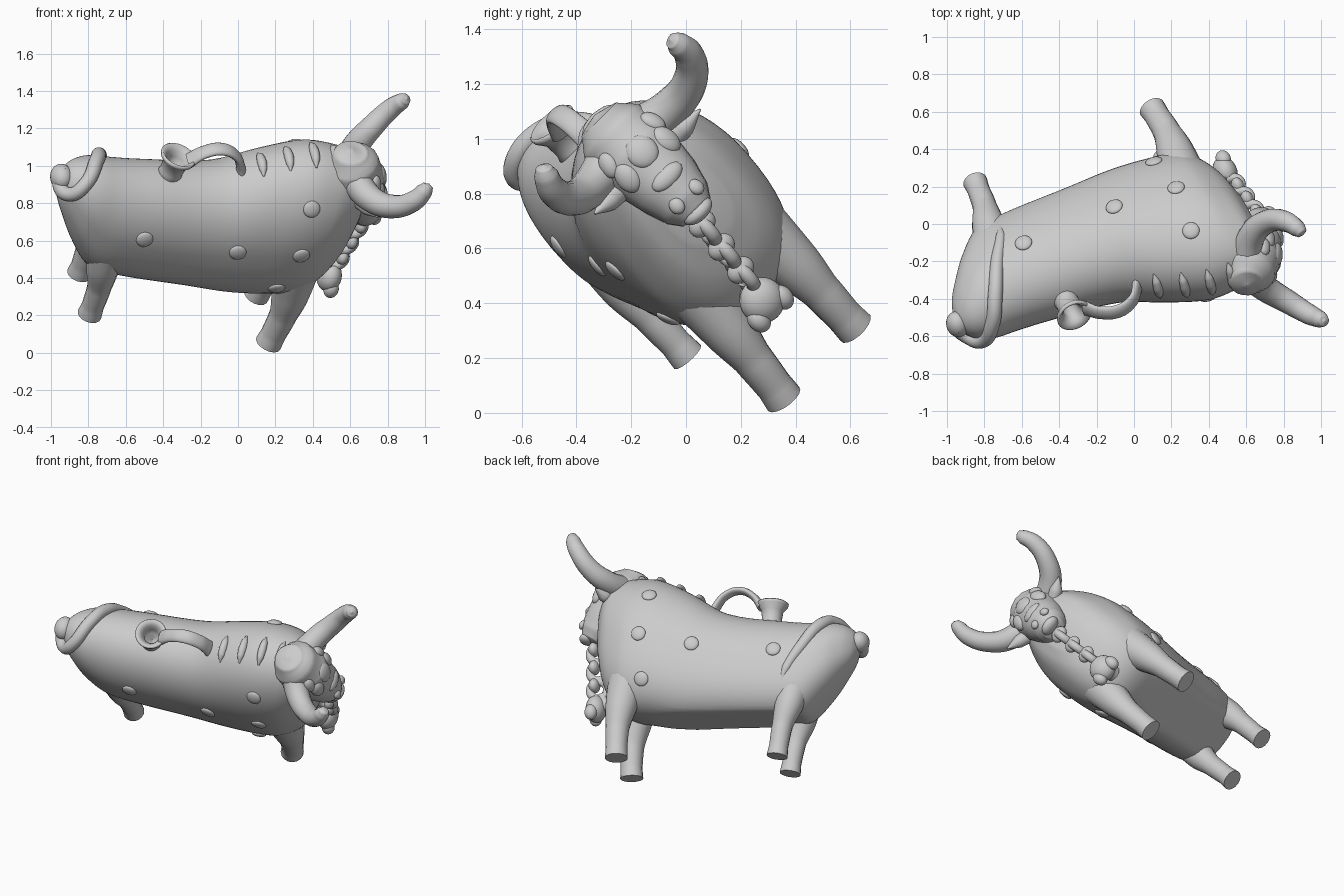
import bpy, bmesh, math
from mathutils import Vector, Matrix

if "Cube" in bpy.data.objects:
    bpy.data.objects.remove(bpy.data.objects["Cube"])

# Local frame of the tilted animal: u = forward, v = left, w = up from the feet
U = Vector((0.92, 0.36, -0.13)).normalized()
V = Vector((-0.17, 0.70, 0.69))
V = (V - U * V.dot(U)).normalized()
W = U.cross(V)
M = Matrix.Translation((-0.34, 0.30, 0.25)) @ Matrix((U, V, W)).transposed().to_4x4()
HV = -0.03  # head is a touch off centre


def add_mesh(name, bm, mat):
    bmesh.ops.recalc_face_normals(bm, faces=bm.faces)
    me = bpy.data.meshes.new(name)
    bm.to_mesh(me)
    bm.free()
    for p in me.polygons:
        p.use_smooth = True
    ob = bpy.data.objects.new(name, me)
    ob.matrix_world = M @ mat
    bpy.context.collection.objects.link(ob)
    return ob


def ball(name, pos, size, axis=(0, 0, 1)):
    """Ellipsoid whose local z follows axis."""
    bm = bmesh.new()
    bmesh.ops.create_uvsphere(bm, u_segments=24, v_segments=14, radius=1)
    rot = Vector(axis).to_track_quat('Z', 'Y').to_matrix().to_4x4()
    bmesh.ops.transform(bm, matrix=rot @ Matrix.Diagonal((*size, 1)), verts=bm.verts)
    return add_mesh(name, bm, Matrix.Translation(pos))


def tube(name, pts, vscale=1.0):
    """Round tube through (u, v, w, radius) points, with filled ends."""
    cu = bpy.data.curves.new(name, 'CURVE')
    cu.dimensions = '3D'
    cu.bevel_depth = 1.0
    cu.bevel_resolution = 6
    cu.resolution_u = 8
    cu.use_fill_caps = True
    sp = cu.splines.new('BEZIER')
    sp.bezier_points.add(len(pts) - 1)
    for bp, (a, b, c, r) in zip(sp.bezier_points, pts):
        bp.co = (a, b, c)
        bp.radius = r
        bp.handle_left_type = bp.handle_right_type = 'AUTO'
    ob = bpy.data.objects.new(name, cu)
    ob.matrix_world = M @ Matrix.Diagonal((1, vscale, 1, 1))
    bpy.context.collection.objects.link(ob)
    return ob


def lathe(name, prof, pos, seg=32):
    """Closed profile of (radius, height) turned round the local up axis."""
    bm = bmesh.new()
    rings = [[bm.verts.new((r * math.cos(t), r * math.sin(t), h)) for r, h in prof]
             for t in (2 * math.pi * i / seg for i in range(seg))]
    n = len(prof)
    for i in range(seg):
        a, b = rings[i], rings[(i + 1) % seg]
        for j in range(n):
            k = (j + 1) % n
            bm.faces.new((a[j], b[j], b[k], a[k]))
    return add_mesh(name, bm, Matrix.Translation(pos))


# Body sections: u, centre height, half height, half width
SEC = [(-.95, .775, .04, .04), (-.925, .76, .10, .09), (-.87, .735, .165, .15),
       (-.78, .68, .24, .21), (-.65, .61, .31, .25), (-.5, .60, .33, .265),
       (-.1, .63, .36, .285), (.15, .70, .43, .31), (.35, .76, .46, .325),
       (.5, .78, .45, .31), (.6, .81, .41, .26), (.67, .86, .33, .2), (.715, .9, .2, .12)]


def section(u):
    i = max(0, min(len(SEC) - 2, next((k for k in range(len(SEC) - 1) if u <= SEC[k + 1][0]), 99)))
    a, b = SEC[i], SEC[i + 1]
    p, q = SEC[max(i - 1, 0)], SEC[min(i + 2, len(SEC) - 1)]
    h = b[0] - a[0]
    t = (u - a[0]) / h
    out = []
    for k in (1, 2, 3):
        m0 = (b[k] - p[k]) / (b[0] - p[0]) * h
        m1 = (q[k] - a[k]) / (q[0] - a[0]) * h
        out.append((2*t**3 - 3*t*t + 1) * a[k] + (t**3 - 2*t*t + t) * m0
                   + (3*t*t - 2*t**3) * b[k] + (t**3 - t*t) * m1)
    return out


def skin(u, ang):
    c, hh, hw = section(u)
    s, k = math.sin(ang), math.cos(ang)
    e = 2 / 2.6 if s < 0 else 1.0        # boxier lower half
    v = hw * math.copysign(abs(k) ** e, k)
    w = c + hh * math.copysign(abs(s) ** e, s)
    return Vector((u, v, max(w, 0.30)))  # flat belly


# Body
bm = bmesh.new()
us = [SEC[i][0] + (SEC[i + 1][0] - SEC[i][0]) * k / 5 for i in range(len(SEC) - 1) for k in range(5)]
us.append(SEC[-1][0])
NS = 56
rings = [[bm.verts.new(skin(u, 2 * math.pi * j / NS)) for j in range(NS)] for u in us]
for a, b in zip(rings, rings[1:]):
    for j in range(NS):
        k = (j + 1) % NS
        bm.faces.new((a[j], a[k], b[k], b[j]))
bm.faces.new(rings[0])
bm.faces.new(rings[-1])
add_mesh("body", bm, Matrix())

# Legs, horns, ears, eyes, nostrils: left and right
for s, side in ((1, "left"), (-1, "right")):
    tube("front_leg_" + side, [(.51, .187*s, -.005, .072), (.515, .183*s, .06, .068), (.52, .178*s, .2, .075),
                               (.51, .17*s, .34, .10), (.48, .15*s, .52, .13)])
    tube("hind_leg_" + side, [(-.52, .158*s, -.005, .066), (-.525, .158*s, .06, .06), (-.54, .16*s, .2, .065),
                              (-.57, .155*s, .34, .09), (-.60, .13*s, .5, .11)])
    tube("horn_" + side, [(.58, HV + .04*s, 1.17, .085), (.66, HV + .21*s, 1.165, .072), (.75, HV + .31*s, 1.22, .063),
                          (.825, HV + .355*s, 1.32, .055), (.862, HV + .345*s, 1.395, .045),
                          (.872, HV + .335*s, 1.425, .03), (.875, HV + .33*s, 1.435, .002)])
    tube("ear_" + side, [(.63, HV + .10*s, 1.07, .05), (.68, HV + .2*s, 1.085, .04), (.715, HV + .275*s, 1.10, .004)])
    ball("eye_" + side, (.745, HV + .10*s, 1.12), (.045, .06, .03), (.85, .5*s, .3))
    ball("brow_" + side, (.70, HV + .115*s, 1.19), (.035, .05, .025), (.7, .6*s, .5))
    ball("nostril_" + side, (.845, HV + .05*s, .945), (.028, .032, .02), (.9, .3*s, .4))

    # Round bosses on the flank
    for u, deg in ((.36, 38), (.39, 0), (.36, -32), (.05, 5), (-.47, 12)):
        a = math.radians(deg)
        A = lambda x: math.pi - x if s < 0 else x
        p = skin(u, A(a))
        n = (skin(u + .01, A(a)) - skin(u - .01, A(a))).cross(skin(u, A(a + .02)) - skin(u, A(a - .02)))
        if n.y * s < 0:
            n = -n
        ball("flank_boss_" + side, p, (.046, .046, .018), n)

# Head and face ornaments
tube("head", [(.535, HV, 1.305, .01), (.54, HV, 1.285, .09), (.57, HV, 1.22, .145), (.625, HV, 1.11, .165),
              (.715, HV, .98, .135), (.765, HV, .90, .108), (.79, HV, .855, .075), (.80, HV, .835, .005)])
ball("poll_disc", (.675, HV, 1.25), (.06, .06, .03), (.75, 0, .65))
ball("forehead_rosette", (.76, HV, 1.16), (.06, .065, .03), (.88, 0, .45))
ball("nose_bridge", (.81, HV, 1.04), (.07, .04, .03), (.85, 0, .5))
ball("lower_lip", (.82, HV, .865), (.05, .065, .035))

# Hanging openwork dewlap in front of the chest
for i, w in enumerate((.77, .65, .53)):
    cs = [(.055 * math.cos(t), .055 * math.sin(t)) for t in (2 * math.pi * k / 8 for k in range(8))]
    ob = tube("dewlap_ring", [(.745 - .01*i + a, -.04, w + b, .026) for a, b in cs], 1.0)
    ob.data.splines[0].use_cyclic_u = True
    ball("dewlap_knot", (.775 - .01*i, -.04, w + .03), (.035, .055, .045))
ball("dewlap_tassel", (.735, -.05, .41), (.065, .085, .085))
for dv in (-.07, .05):
    ball("dewlap_tip", (.75, -.04 + dv, .37), (.04, .04, .05))
tube("dewlap_stem", [(.70, -.04, .50, .03), (.68, -.04, .44, .035), (.60, -.04, .42, .05)])

# Filling spout and strap handle on the back
lathe("spout", [(.085, -.12), (.062, -.03), (.068, .03), (.095, .065), (.098, .08), (.088, .088),
                (.062, .06), (.045, .03), (.04, -.02), (.001, -.03), (.001, -.12)], (-.37, 0, .985))
tube("handle", [(-.30, 0, 1.04, .026), (-.24, 0, 1.115, .022), (-.15, 0, 1.155, .022),
                (-.06, 0, 1.125, .022), (-.01, 0, 1.06, .024), (.02, 0, .99, .03)], 2.0)

# Raised mane ridges across the spine
for u in (.10, .23, .36, .48):
    c, hh, hw = section(u)
    pts = [skin(u, math.pi / 2 + d) for d in (-.3, -.15, 0, .15, .3)]
    tube("mane_ridge", [(p.x, p.y, p.z, r) for p, r in zip(pts, (.004, .022, .026, .022, .004))])

# Tail curling from the rump over the left flank, with a knob at its root
ball("tail_knob", (-.95, .0, .80), (.06, .075, .065))
tube("tail", [(-.95, .02, .84, .035), (-.955, -.05, .77, .04), (-.915, -.12, .79, .038), (-.86, -.115, .87, .038),
              (-.785, .03, .92, .04), (-.725, .15, .86, .04), (-.64, .225, .70, .036),
              (-.56, .245, .55, .028), (-.53, .245, .46, .006)])
